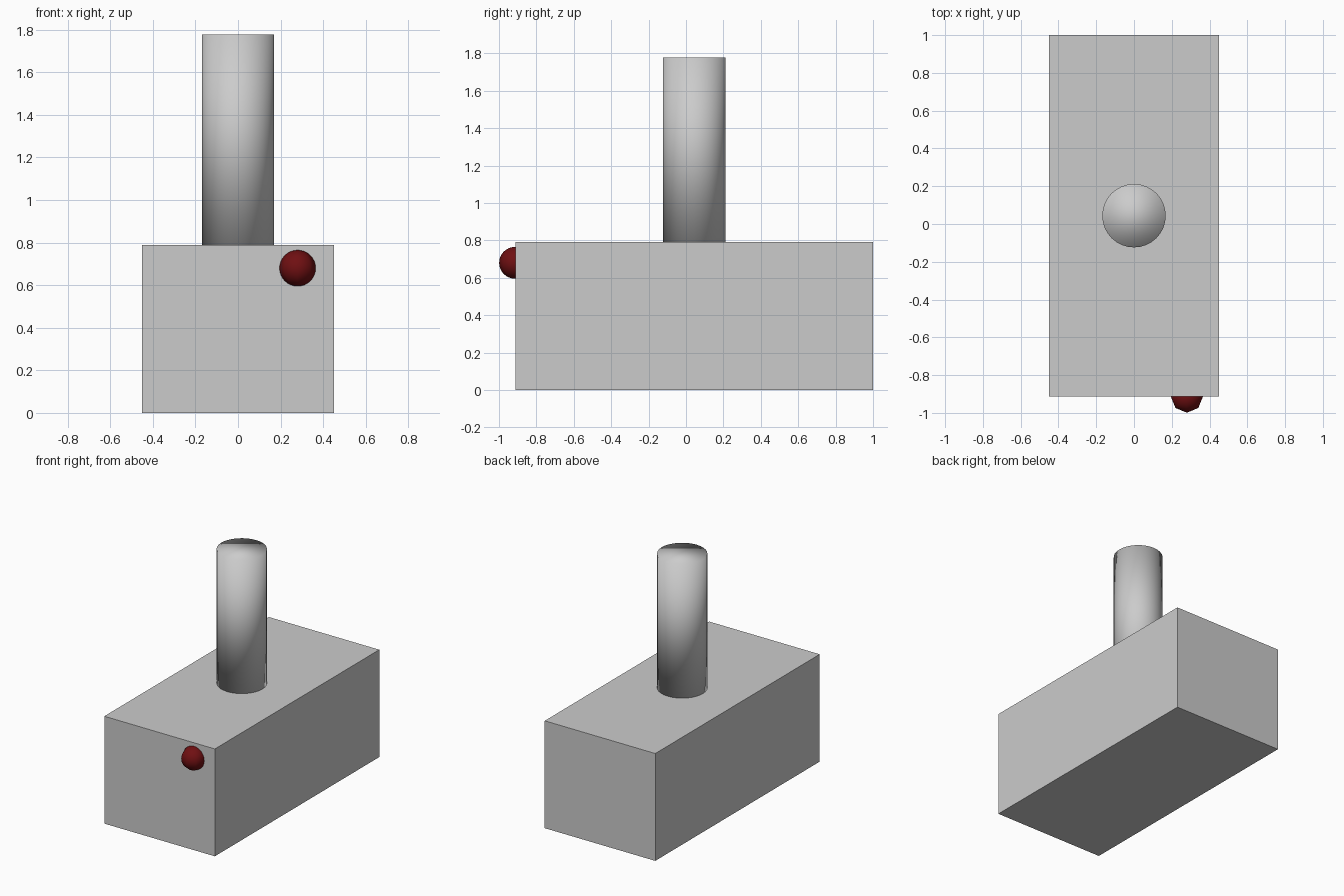
import bpy
import math

if "Cube" in bpy.data.objects:
    bpy.data.objects.remove(bpy.data.objects["Cube"])


def smooth(obj):
    for p in obj.data.polygons:
        p.use_smooth = True


# Solid rectangular body
bpy.ops.mesh.primitive_cube_add(size=1, location=(0, 0.044, 0.395))
body = bpy.context.object
body.name = "body"
body.scale = (0.90, 1.912, 0.79)
bpy.ops.object.transform_apply(location=False, rotation=False, scale=True)

# Round post standing on the middle of the body
bpy.ops.mesh.primitive_cylinder_add(vertices=32, radius=0.168, depth=0.987,
                                    location=(0, 0.044, 0.79 + 0.987 / 2))
post = bpy.context.object
post.name = "post"
smooth(post)

# Red knob half sunk in the front face, eight sides around
bpy.ops.mesh.primitive_uv_sphere_add(segments=8, ring_count=16, radius=0.085,
                                     location=(0.28, -0.914, 0.68))
knob = bpy.context.object
knob.name = "front_knob"
smooth(knob)

red = bpy.data.materials.new("dark_red")
red.diffuse_color = (0.16, 0.005, 0.006, 1)
red.use_nodes = True
red.node_tree.nodes["Principled BSDF"].inputs["Base Color"].default_value = red.diffuse_color
knob.data.materials.append(red)
